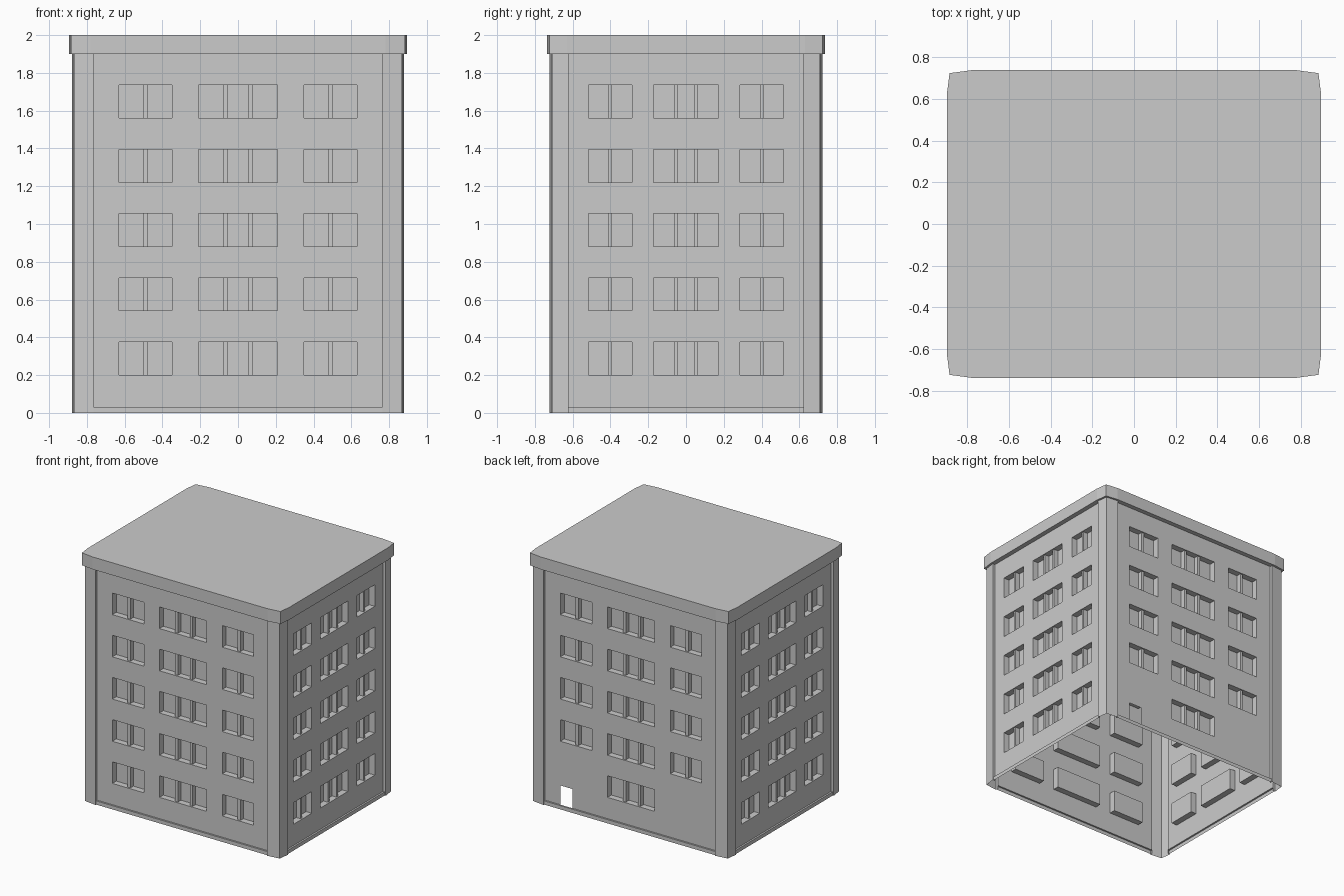
import bpy, bmesh
from math import pi
from mathutils import Matrix, Vector

if "Cube" in bpy.data.objects:
    bpy.data.objects.remove(bpy.data.objects["Cube"])

HX, HY = 0.88, 0.722        # outer half sizes of the pillars
PX, PY = 0.765, 0.623       # where the pillars begin
WALL, PLINTH = 0.022, 0.008  # set-back of wall and plinth
DEPTH, BAR = 0.05, 0.012    # window recess, mullion set-back
Z0, Z1 = 0.03, 1.9


def finish(name, bm, mat=None):
    if mat:
        bmesh.ops.transform(bm, matrix=mat, verts=bm.verts)
    bmesh.ops.remove_doubles(bm, verts=bm.verts, dist=1e-5)
    me = bpy.data.meshes.new(name)
    bm.to_mesh(me)
    bm.free()
    ob = bpy.data.objects.new(name, me)
    bpy.context.collection.objects.link(ob)
    return ob


def quad(bm, *pts):
    bm.faces.new([bm.verts.new(p) for p in pts])


def facade(name, half, dist, s, angle, door=False):
    bm = bmesh.new()
    y = -(dist - WALL)
    # window layout: left, right, mullions
    cols = [(-0.63, -0.35, [-0.49]), (-0.21, 0.21, [-0.066, 0.066]), (0.35, 0.63, [0.49])]
    windows = []
    for row in range(5):
        for i, (a, b, bars) in enumerate(cols):
            if door and row == 0 and i != 1:
                continue
            z = 0.201 + 0.34 * row
            windows.append((a * s, b * s, z, z + 0.174, [m * s for m in bars]))
    holes = [w[:4] for w in windows]
    if door:
        holes.append((-0.63, -0.52, Z0, 0.185))
    # wall sheet with openings left out
    us = sorted({-half, half} | {h[k] for h in holes for k in (0, 1)})
    zs = sorted({Z0, Z1} | {h[k] for h in holes for k in (2, 3)})
    for a, b in zip(us, us[1:]):
        for c, d in zip(zs, zs[1:]):
            u, z = (a + b) / 2, (c + d) / 2
            if any(h[0] < u < h[1] and h[2] < z < h[3] for h in holes):
                continue
            quad(bm, (a, y, c), (b, y, c), (b, y, d), (a, y, d))
    # recessed windows with mullions
    for a, b, c, d, bars in windows:
        i = y + DEPTH
        quad(bm, (a, i, c), (b, i, c), (b, i, d), (a, i, d))
        quad(bm, (a, y, c), (a, i, c), (a, i, d), (a, y, d))
        quad(bm, (b, i, c), (b, y, c), (b, y, d), (b, i, d))
        quad(bm, (a, y, c), (b, y, c), (b, i, c), (a, i, c))
        quad(bm, (a, i, d), (b, i, d), (b, y, d), (a, y, d))
        f = y + BAR
        for m in bars:
            l, r = m - 0.012 * s, m + 0.012 * s
            quad(bm, (l, f, c), (r, f, c), (r, f, d), (l, f, d))
            quad(bm, (l, i, c), (l, f, c), (l, f, d), (l, i, d))
            quad(bm, (r, f, c), (r, i, c), (r, i, d), (r, f, d))
    # plinth strip and its ledge
    p = -(dist - PLINTH)
    quad(bm, (-half, p, 0), (half, p, 0), (half, p, Z0), (-half, p, Z0))
    quad(bm, (-half, p, Z0), (half, p, Z0), (half, y, Z0), (-half, y, Z0))
    return finish(name, bm, Matrix.Rotation(angle, 4, 'Z'))


facade("front_wall", PX, HY, 1.0, 0)
facade("back_wall", PX, HY, 1.0, pi, door=True)
facade("right_wall", PY, HX, 0.82, pi / 2)
facade("left_wall", PY, HX, 0.82, -pi / 2)

# corner pillars with slightly splayed faces
profile = [(HX - WALL, PY), (HX, PY), (HX - 0.012, HY - 0.013), (PX, HY), (PX, HY - WALL)]
for sx, sy, name in ((1, 1, "back_right"), (-1, 1, "back_left"),
                     (1, -1, "front_right"), (-1, -1, "front_left")):
    bm = bmesh.new()
    pts = [(x * sx, y * sy) for x, y in profile]
    if sx * sy < 0:
        pts.reverse()
    for (ax, ay), (bx, by) in zip(pts, pts[1:]):
        quad(bm, (ax, ay, 0), (bx, by, 0), (bx, by, Z1), (ax, ay, Z1))
    finish(name + "_pillar", bm)


# roof cap: top, rim and overhanging underside
def outline(pts):
    q = list(pts)
    return (q + [(-x, y) for x, y in reversed(q)] + [(-x, -y) for x, y in q]
            + [(x, -y) for x, y in reversed(q)])


outer = outline([(0.896, 0.63), (0.884, 0.723), (0.78, 0.737)])
ix, iy = HX - WALL, HY - WALL
inner = outline([(ix, PY), (ix, iy), (PX, iy)])
bm = bmesh.new()
quad(bm, *[(x, y, 2.0) for x, y in outer])
n = len(outer)
for i in range(n):
    (ax, ay), (bx, by) = outer[i], outer[(i + 1) % n]
    (cx, cy), (dx, dy) = inner[i], inner[(i + 1) % n]
    quad(bm, (ax, ay, Z1), (bx, by, Z1), (bx, by, 2), (ax, ay, 2))
    quad(bm, (bx, by, Z1), (ax, ay, Z1), (cx, cy, Z1), (dx, dy, Z1))
finish("roof", bm)
